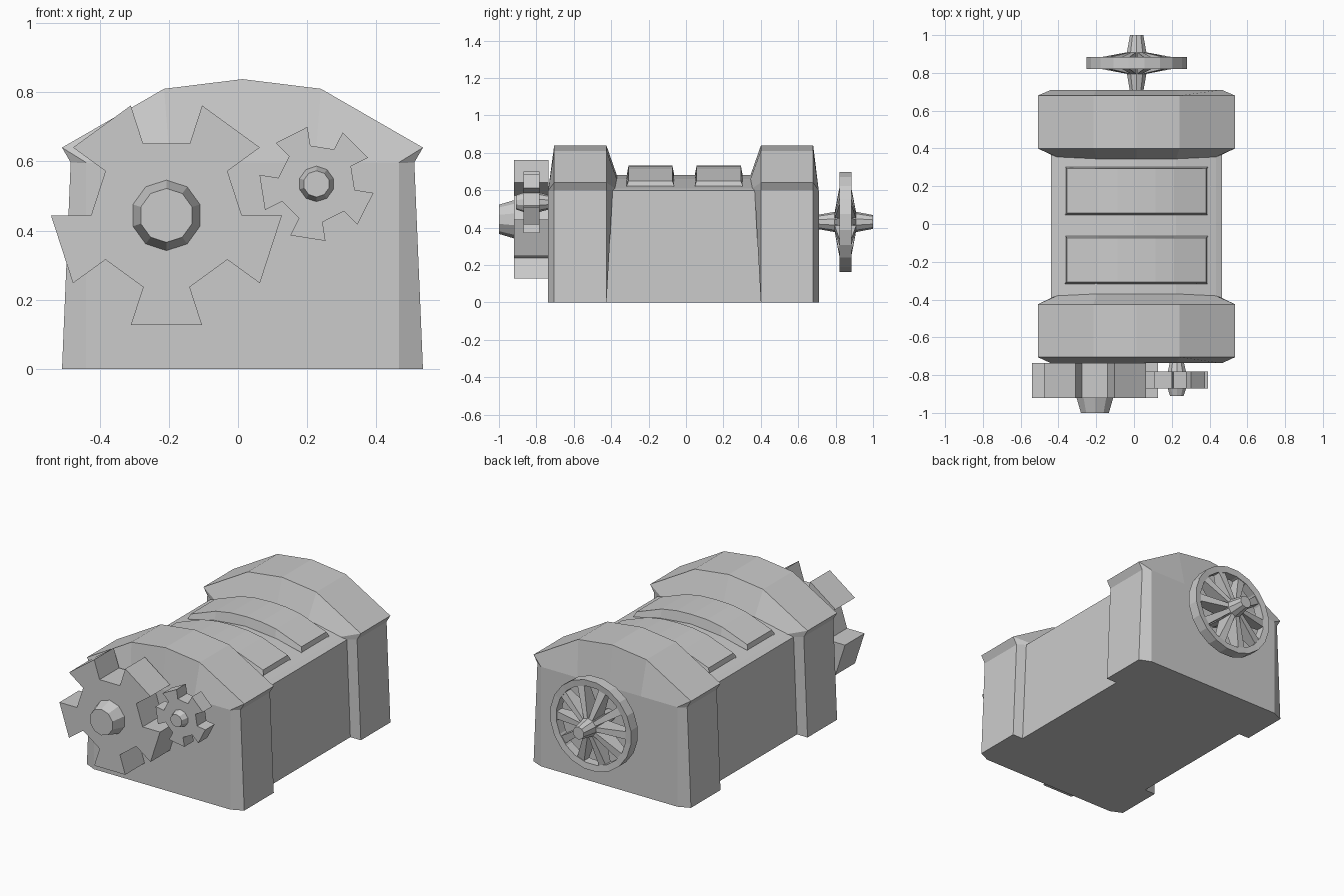
import bpy, bmesh
from math import sin, cos, pi, radians
from mathutils import Matrix, Vector

if "Cube" in bpy.data.objects:
    bpy.data.objects.remove(bpy.data.objects["Cube"])

CX = 0.013  # centre line of the housing


def make(name, bm):
    bmesh.ops.recalc_face_normals(bm, faces=bm.faces[:])
    me = bpy.data.meshes.new(name)
    bm.to_mesh(me)
    bm.free()
    ob = bpy.data.objects.new(name, me)
    bpy.context.collection.objects.link(ob)
    return ob


def loft(name, rings, closed=False):
    """Skin a list of equal-length point rings; cap the ends unless closed."""
    bm = bmesh.new()
    vs = [[bm.verts.new(p) for p in r] for r in rings]
    n = len(vs[0])
    for k in range(len(vs) if closed else len(vs) - 1):
        a, b = vs[k], vs[(k + 1) % len(vs)]
        for i in range(n):
            j = (i + 1) % n
            bm.faces.new((a[i], a[j], b[j], b[i]))
    if not closed:
        bm.faces.new(vs[0])
        bm.faces.new(vs[-1])
    return make(name, bm)


def mirrored(half):
    """Half outline of (x, y, z), ending on the centre line, to a full ring."""
    right = [(CX + x, y, z) for x, y, z in half]
    left = [(CX - x, y, z) for x, y, z in reversed(half[:-1])]
    return right + left


def circle(cx, cz, r, y, n, turn=0.0):
    return [(cx + r * cos(2 * pi * i / n + turn), y, cz + r * sin(2 * pi * i / n + turn)) for i in range(n)]


def turned(name, cx, cz, profile, n, closed=False):
    """Round part along y from (radius, y) pairs."""
    return loft(name, [circle(cx, cz, r, y, n, pi / n) for r, y in profile], closed)


def gear(name, cx, cz, r_out, r_in, y0, y1, first_tooth):
    """Five radial teeth, each spanning 36 degrees."""
    rings = []
    for y in (y0, y1):
        ring = []
        for k in range(5):
            mid = first_tooth + 72 * k
            for deg, r in ((-18, r_in), (-18, r_out), (18, r_out), (18, r_in)):
                a = radians(mid + deg)
                ring.append((cx + r * cos(a), y, cz + r * sin(a)))
        rings.append(ring)
    return loft(name, rings)


# Central body with a shallow arched roof
body = [(0.4525, 0), (0.4525, 0.597), (0.42, 0.61), (0.21, 0.66), (0, 0.68)]
loft("body", [mirrored([(x, y, z) for x, z in body]) for y in (-0.44, 0.41)])


# Large end housings with flared roof caps
def housing(name, y_face, y_out, y_in, s):
    face = [(0.4525, 0), (0.4525, 0.595), (0.4525, 0.597), (0.21, 0.597), (0, 0.597)]
    main = [(0.522, 0), (0.497, 0.597), (0.522, 0.64), (0.227, 0.81), (0, 0.838)]
    slope = (0, 0.033, 0.045, 0.055, 0.055)
    rings = [mirrored([(x, y_face, z) for x, z in face])]
    rings += [mirrored([(x, y, z) for x, z in main]) for y in (y_out, y_in)]
    rings.append(mirrored([(x, y_in + s * d, z) for (x, z), d in zip(body, slope)]))
    loft(name, rings)


housing("front_housing", -0.737, -0.705, -0.425, 1)
housing("rear_housing", 0.71, 0.68, 0.40, -1)


# Curved cover plates on the roof
def cover(name, y0, y1):
    low = [(0.378, 0.60), (0.2, 0.64), (0, 0.66)]
    edge = [(0.378, 0.645), (0.2, 0.69), (0, 0.71)]
    top = [(0.368, 0.65), (0.2, 0.712), (0.1, 0.729), (0, 0.733)]
    outline = top[:1] + top[1:]
    base = [(0.378, 0.60), (0.378, 0.625), (0.2, 0.66), (0.1, 0.675), (0, 0.68)]
    crown = [(0.378, 0.60), *outline]
    rings = []
    for y, sec in ((y0, base), (y0 + 0.01, crown), (y1 - 0.01, crown), (y1, base)):
        rings.append(mirrored([(x, y, z) for x, z in sec]))
        rings[-1] = rings[-1]
    loft(name, rings)


cover("front_cover_plate", -0.317, -0.063)
cover("rear_cover_plate", 0.047, 0.303)

# Gears on the front face
gear("large_gear", -0.207, 0.444, 0.334, 0.218, -0.92, -0.735, -90)
turned("large_gear_hub", -0.207, 0.444, [(0.102, -0.9), (0.102, -0.92), (0.078, -1.0)], 10)
gear("small_gear", 0.227, 0.535, 0.167, 0.112, -0.87, -0.782, 45)
turned("small_gear_hub", 0.227, 0.535,
       [(0.038, -0.91), (0.052, -0.868), (0.052, -0.785), (0.038, -0.73)], 10)

# Spoked wheel on the back: rim, axle, spokes
WX, WZ, WY = 0.014, 0.43, 0.852
turned("wheel_rim", WX, WZ, [(0.27, WY - 0.032), (0.27, WY + 0.032),
                             (0.232, WY + 0.028), (0.232, WY - 0.028)], 20, True)
turned("wheel_axle", WX, WZ, [(0.037, 0.70), (0.055, 0.80), (0.055, 0.905), (0.037, 1.0)], 10)
bm = bmesh.new()
for k in range(10):
    rot = Matrix.Rotation(2 * pi * k / 10 + pi / 10, 4, 'Y')
    ends = []
    for r, w, d in ((0.035, 0.012, 0.06), (0.24, 0.024, 0.022)):
        ends.append([bm.verts.new(Vector((WX, WY, WZ)) + rot @ Vector((sx * w, sy * d, r)))
                     for sx, sy in ((-1, -1), (1, -1), (1, 1), (-1, 1))])
    a, b = ends
    for i in range(4):
        j = (i + 1) % 4
        bm.faces.new((a[i], a[j], b[j], b[i]))
    bm.faces.new(a)
    bm.faces.new(b)
make("wheel_spokes", bm)
